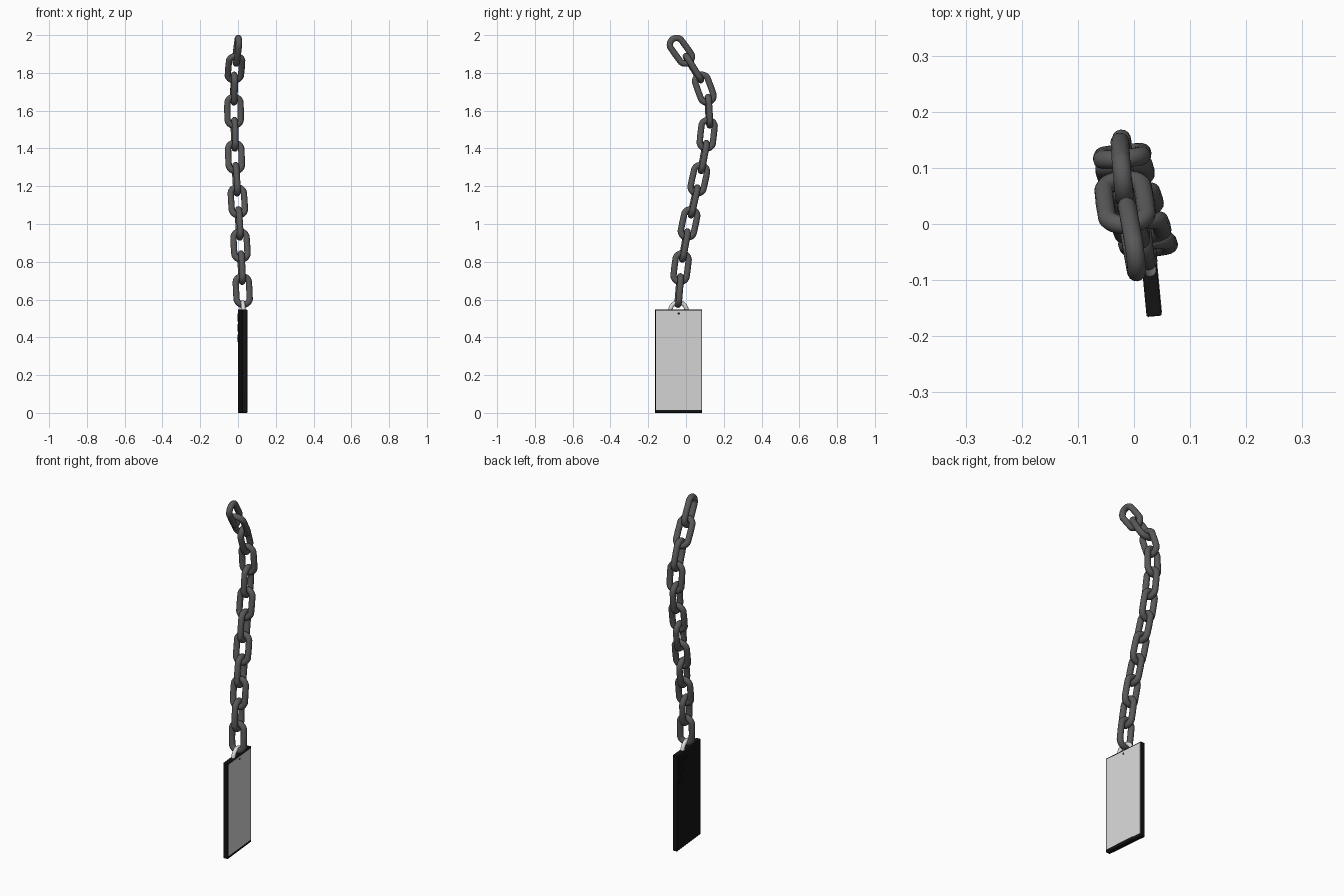
import bpy, math
from mathutils import Matrix, Vector

old = bpy.data.objects.get("Cube")
if old:
    bpy.data.objects.remove(old, do_unlink=True)


def material(name, value, rough=0.5):
    m = bpy.data.materials.new(name)
    m.use_nodes = True
    colour = (value, value, value, 1)
    m.diffuse_color = colour
    bsdf = m.node_tree.nodes["Principled BSDF"]
    bsdf.inputs["Base Color"].default_value = colour
    bsdf.inputs["Roughness"].default_value = rough
    return m


chain_grey = material("chain grey", 0.1)
case_black = material("case black", 0.007)
screen_grey = material("screen light grey", 0.68)
ring_white = material("ring white", 0.7)

YAW = math.radians(5.5)
phone_frame = Matrix.Translation((0.024, -0.04, 0)) @ Matrix.Rotation(YAW, 4, 'Z')
RIGHT_ANGLE = Matrix.Rotation(math.pi / 2, 4, 'Y')


def finish(name, mat, frame):
    ob = bpy.context.object
    ob.name = name
    ob.data.materials.append(mat)
    ob.matrix_world = frame
    return ob


def box(name, mat, centre, size, bevel=0.0):
    bpy.ops.mesh.primitive_cube_add(size=1)
    ob = bpy.context.object
    ob.data.transform(Matrix.Diagonal((*size, 1)))
    finish(name, mat, phone_frame @ Matrix.Translation(centre))
    if bevel:
        mod = ob.modifiers.new("soft edges", 'BEVEL')
        mod.width = bevel
        mod.segments = 2
        bpy.ops.object.shade_smooth_by_angle()
    return ob


def disc(name, mat, centre, radius, depth):
    bpy.ops.mesh.primitive_cylinder_add(vertices=20, radius=radius, depth=depth)
    finish(name, mat, phone_frame @ Matrix.Translation(centre) @ RIGHT_ANGLE)
    bpy.ops.object.shade_smooth_by_angle()


def ring(name, mat, frame, major, minor, stretch=0.0):
    """Torus standing in the local YZ plane, lengthened along local Z."""
    bpy.ops.mesh.primitive_torus_add(major_radius=major, minor_radius=minor,
                                     major_segments=32, minor_segments=14)
    mesh = bpy.context.object.data
    mesh.transform(RIGHT_ANGLE)
    for v in mesh.vertices:
        if abs(v.co.z) > 1e-5:
            v.co.z += math.copysign(stretch, v.co.z)
    finish(name, mat, frame)
    bpy.ops.object.shade_smooth()


# Phone: slab, screen plate, front camera dot
box("phone_body", case_black, (0, 0, 0.274), (0.027, 0.25, 0.548), 0.003)
box("phone_screen", screen_grey, (0.0135, 0, 0.278), (0.002, 0.24, 0.526))
disc("front_camera", case_black, (0.0145, 0, 0.526), 0.006, 0.002)

# Rear lenses and flash
for i, z in enumerate((0.505, 0.45, 0.395)):
    disc(f"rear_lens_{i + 1}", case_black, (-0.014, 0.085, z), 0.02, 0.008)
disc("rear_flash", case_black, (-0.014, 0.035, 0.505), 0.01, 0.006)

# Loop fixing the chain to the phone
ring("phone_loop", ring_white, phone_frame @ Matrix.Translation((0, 0, 0.542)),
     0.043, 0.0115)

# Chain: link centres from top to bottom
centres = [Vector(p) for p in (
    (-0.004, -0.027, 1.917), (-0.016, 0.039, 1.825), (-0.021, 0.097, 1.717),
    (-0.021, 0.121, 1.597), (-0.018, 0.112, 1.475), (-0.016, 0.094, 1.355),
    (-0.009, 0.068, 1.237), (-0.001, 0.043, 1.12), (0.006, 0.016, 1.003),
    (0.013, -0.006, 0.886), (0.019, -0.026, 0.769), (0.025, -0.036, 0.648))]

for i, c in enumerate(centres):
    # Each link lies along the line between its neighbours
    along = (centres[max(i - 1, 0)] - centres[min(i + 1, len(centres) - 1)]).normalized()
    side = Vector((math.cos(YAW), math.sin(YAW), 0))
    side = (side - along * side.dot(along)).normalized()
    axes = Matrix((side, along.cross(side), along)).transposed().to_4x4()
    turn = Matrix.Rotation(math.pi / 2 * (i % 2), 4, 'Z')
    ring(f"chain_link_{i + 1}", chain_grey, Matrix.Translation(c) @ axes @ turn,
         0.0355, 0.0168, 0.04)
